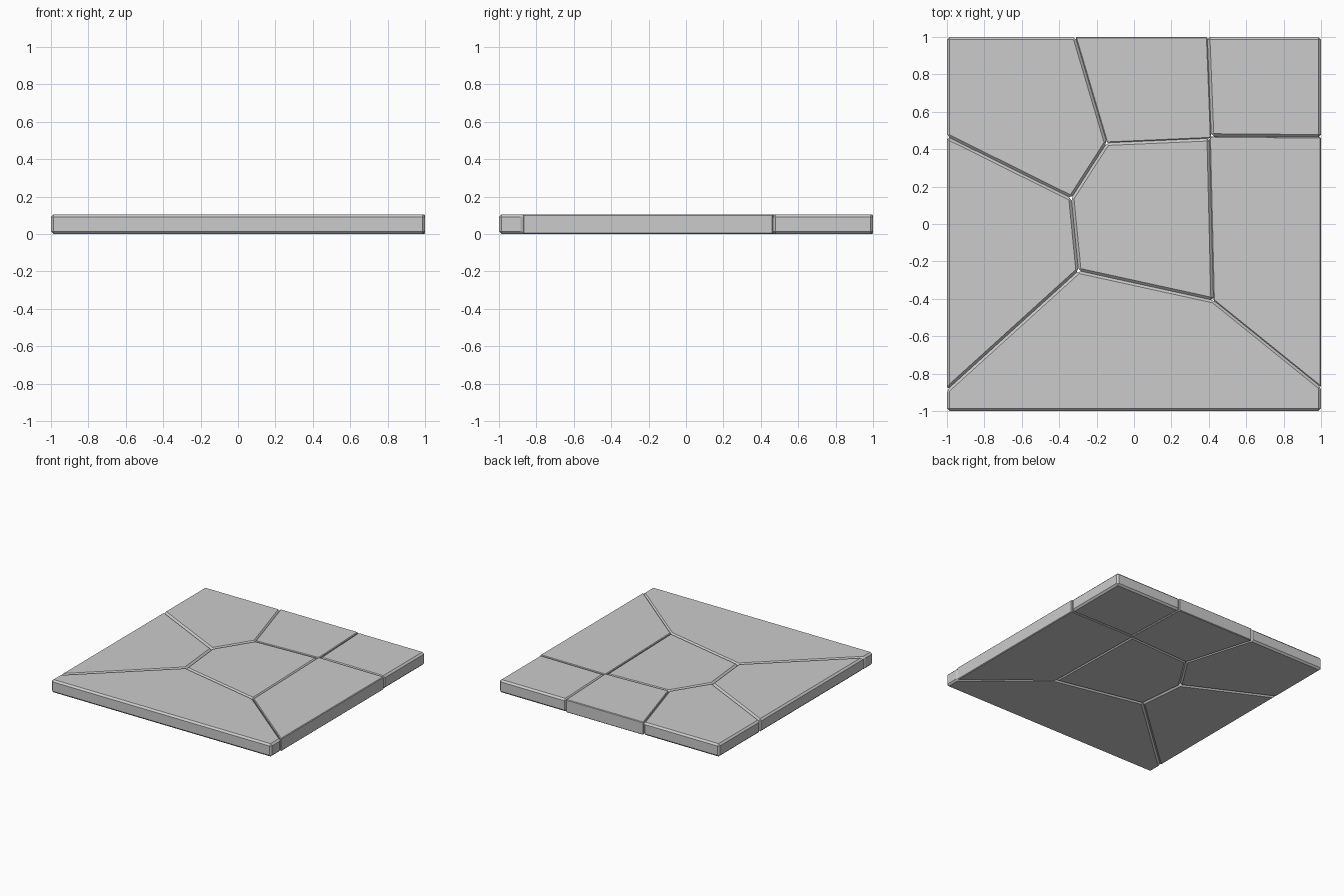
import bpy, bmesh

if "Cube" in bpy.data.objects:
    bpy.data.objects.remove(bpy.data.objects["Cube"])

H = 0.105        # slab thickness
WIDE, FINE = 0.014, 0.005   # chamfer widths

# Crack junctions and slab border points (x, y)
P = {
    "A": (-0.145, 0.434), "B": (-0.335, 0.138), "C": (-0.297, -0.25),
    "D": (0.425, -0.408), "E": (0.404, 0.458), "F": (0.413, 0.469),
    "T1": (-0.313, 1), "T2": (0.392, 1), "R1": (1, 0.464), "R2": (1, -0.872),
    "L1": (-1, 0.468), "L2": (-1, -0.887),
    "NW": (-1, 1), "NE": (1, 1), "SE": (1, -1), "SW": (-1, -1),
}

# Each tile: outline counter-clockwise, chamfer width
TILES = {
    "back_left_tile": ("L1 B A T1 NW", WIDE),
    "back_middle_tile": ("A E F T2 T1", FINE),
    "back_right_tile": ("F R1 NE T2", WIDE),
    "right_tile": ("E D R2 R1 F", FINE),
    "centre_tile": ("A B C D E", WIDE),
    "left_tile": ("L2 C B L1", WIDE),
    "front_tile": ("SW SE R2 D C L2", WIDE),
}


def make_tile(name, outline, chamfer):
    bm = bmesh.new()
    base = bm.faces.new([bm.verts.new((*P[k], 0)) for k in outline.split()])
    ext = bmesh.ops.extrude_face_region(bm, geom=[base], use_keep_orig=True)
    top = [v for v in ext["geom"] if isinstance(v, bmesh.types.BMVert)]
    bmesh.ops.translate(bm, verts=top, vec=(0, 0, H))
    bmesh.ops.recalc_face_normals(bm, faces=bm.faces[:])
    me = bpy.data.meshes.new(name)
    bm.to_mesh(me)
    bm.free()
    ob = bpy.data.objects.new(name, me)
    bpy.context.collection.objects.link(ob)
    # Single flat chamfer on every edge
    mod = ob.modifiers.new("chamfer", "BEVEL")
    mod.width = chamfer
    mod.segments = 1
    mod.limit_method = "NONE"


for name, (outline, chamfer) in TILES.items():
    make_tile(name, outline, chamfer)
